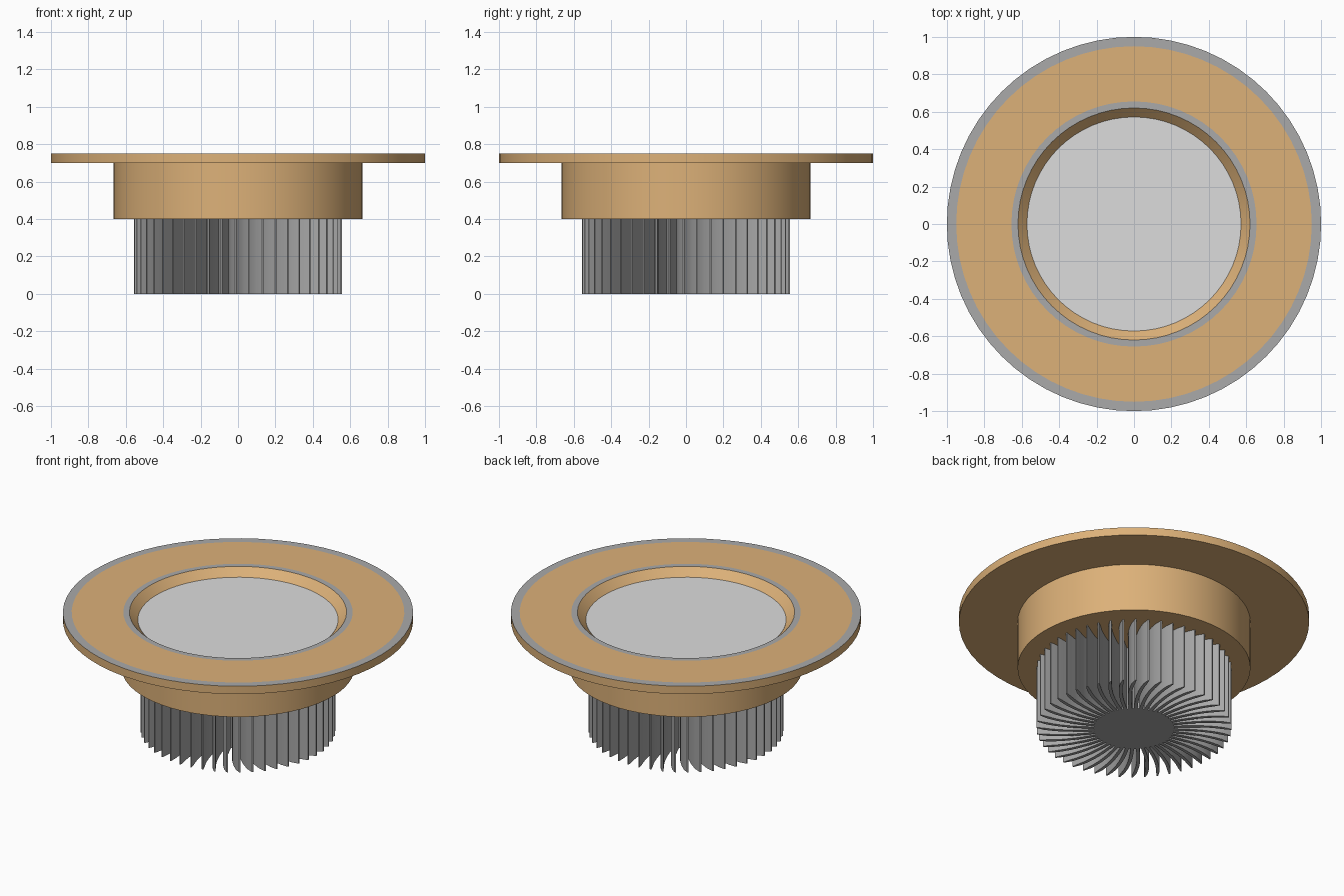
import bpy
import bmesh
from math import cos, sin, pi, radians

cube = bpy.data.objects.get("Cube")
if cube:
    bpy.data.objects.remove(cube, do_unlink=True)

SIDES = 64
FINS = 48


def material(name, color):
    mat = bpy.data.materials.new(name)
    mat.use_nodes = True
    mat.diffuse_color = color
    mat.node_tree.nodes["Principled BSDF"].inputs["Base Color"].default_value = color
    return mat


tan = material("warm tan", (0.72, 0.44, 0.19, 1))
grey = material("metal grey", (0.40, 0.40, 0.40, 1))
pale = material("pale diffuser", (0.72, 0.72, 0.72, 1))


def finish(name, bm, mats, angle=30):
    bmesh.ops.recalc_face_normals(bm, faces=bm.faces)
    mesh = bpy.data.meshes.new(name)
    bm.to_mesh(mesh)
    bm.free()
    obj = bpy.data.objects.new(name, mesh)
    bpy.context.collection.objects.link(obj)
    for mat in mats:
        mesh.materials.append(mat)
    bpy.ops.object.select_all(action="DESELECT")
    obj.select_set(True)
    bpy.context.view_layer.objects.active = obj
    bpy.ops.object.shade_smooth_by_angle(angle=radians(angle))
    return obj


def lathe(name, profile, mats, grey_bands=()):
    """Revolve (radius, height) points; listed bands take the second material."""
    bm = bmesh.new()
    rings = [[bm.verts.new((r * cos(2 * pi * i / SIDES), r * sin(2 * pi * i / SIDES), z))
              for i in range(SIDES)] for r, z in profile]
    for band, (a, b) in enumerate(zip(rings, rings[1:])):
        for i in range(SIDES):
            j = (i + 1) % SIDES
            face = bm.faces.new((a[i], a[j], b[j], b[i]))
            face.material_index = int(band in grey_bands)
    # Close both open ends
    bm.faces.new(rings[0])
    bm.faces.new(rings[-1])
    return finish(name, bm, mats)


# Flange, recess and can, with two grey trim rings on the top face
lathe("housing",
      [(0.57, 0.70), (0.62, 0.75), (0.655, 0.75), (0.95, 0.75), (1.0, 0.75),
       (1.0, 0.70), (0.665, 0.70), (0.665, 0.40)],
      [tan, grey], grey_bands=(1, 3))

# Light panel at the bottom of the recess
lathe("diffuser", [(0.572, 0.698), (0.572, 0.704)], [pale])

# Solid centre of the heat sink
CORE = 0.23
lathe("heat_sink_core", [(CORE, 0.0), (CORE, 0.41)], [grey])


# Curved cooling fins around the core
def fin_outline(turn, steps=8, tip=0.557):
    left, right = [], []
    for s in range(steps + 1):
        t = s / steps
        r = CORE - 0.01 + (tip - CORE + 0.01) * t
        a = turn + (r - CORE) ** 2
        half = 0.010 if s < steps else 0.004
        for side, sign in ((left, 1), (right, -1)):
            side.append((r * cos(a) - sign * half * sin(a),
                         r * sin(a) + sign * half * cos(a)))
    return right + left[::-1]


bm = bmesh.new()
for k in range(FINS):
    outline = fin_outline(2 * pi * k / FINS)
    low = [bm.verts.new((x, y, 0.0)) for x, y in outline]
    high = [bm.verts.new((x, y, 0.41)) for x, y in outline]
    bm.faces.new(low)
    bm.faces.new(high)
    for i in range(len(low)):
        j = (i + 1) % len(low)
        bm.faces.new((low[i], low[j], high[j], high[i]))
finish("heat_sink_fins", bm, [grey])
